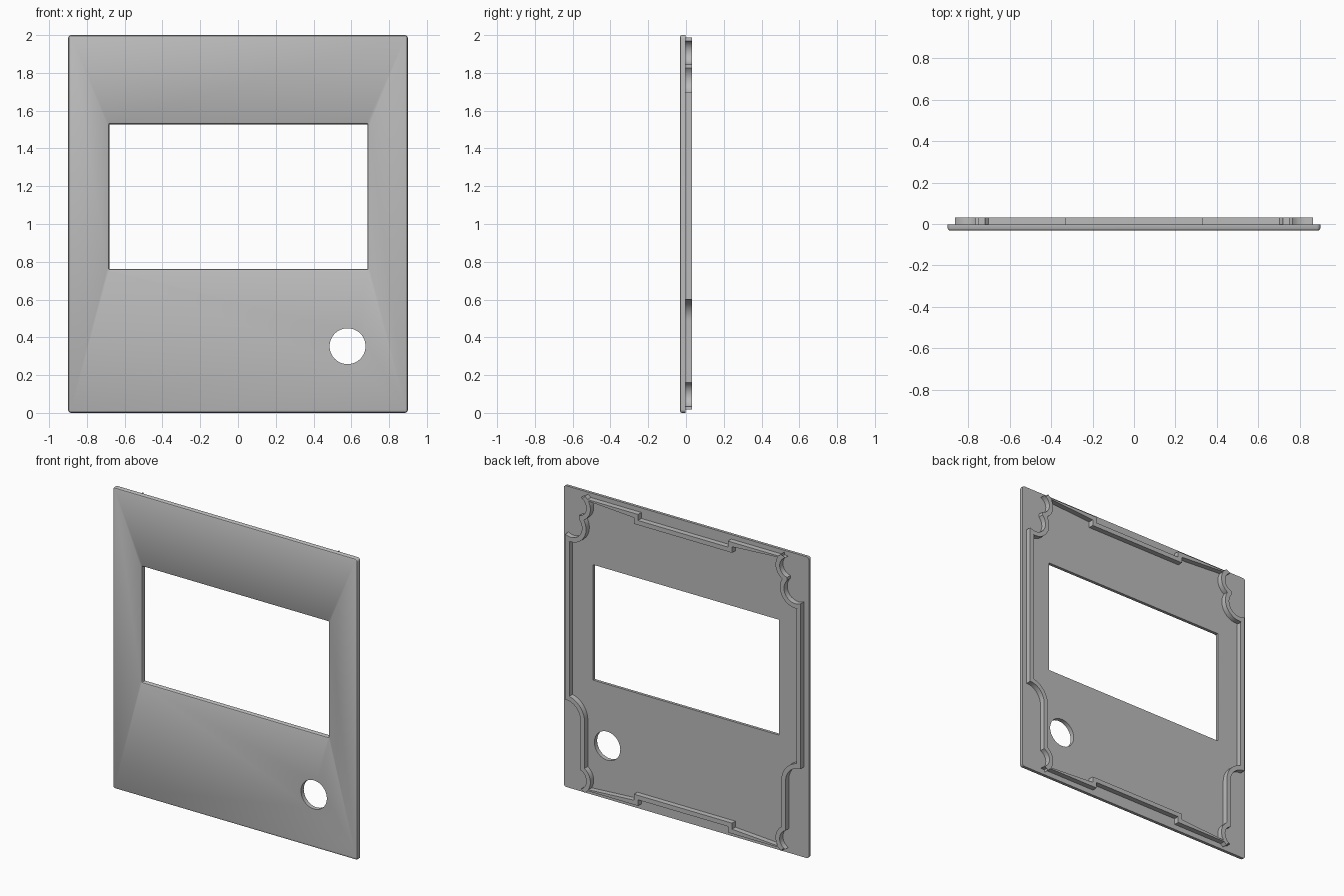
import bpy
import bmesh
import math
from mathutils import Vector

cube = bpy.data.objects.get("Cube")
if cube:
    bpy.data.objects.remove(cube)

FRONT, PLATE_BACK, RIB_BACK = -0.032, -0.003, 0.032
RIB_WIDTH = 0.03

grey = bpy.data.materials.new("plain_grey")
grey.use_nodes = True
grey.diffuse_color = (0.5, 0.5, 0.5, 1)
grey.node_tree.nodes["Principled BSDF"].inputs["Base Color"].default_value = (0.5, 0.5, 0.5, 1)


def make_object(name, bm):
    bmesh.ops.recalc_face_normals(bm, faces=bm.faces)
    mesh = bpy.data.meshes.new(name)
    bm.to_mesh(mesh)
    bm.free()
    mesh.materials.append(grey)
    obj = bpy.data.objects.new(name, mesh)
    bpy.context.collection.objects.link(obj)
    return obj


def arc(cx, cz, r, start, end, steps=10):
    """Points on an arc in the x-z plane, angles in degrees."""
    angles = [math.radians(start + (end - start) * i / steps) for i in range(steps + 1)]
    return [Vector((cx + r * math.cos(a), cz + r * math.sin(a))) for a in angles]


def arc_through(a, m, b, steps=12):
    """Arc from a to b by way of m."""
    a, m, b = Vector(a), Vector(m), Vector(b)
    u, v = m - a, b - a
    d = 2 * u.cross(v)
    c = a + Vector((v.y * u.length_squared - u.y * v.length_squared,
                    u.x * v.length_squared - v.x * u.length_squared)) / d
    s, mid, e = [math.degrees(math.atan2(p.y - c.y, p.x - c.x)) for p in (a, m, b)]
    sweep = (e - s) % 360
    if (mid - s) % 360 > sweep:
        sweep -= 360
    return arc(c.x, c.y, (a - c).length, s, s + sweep, steps)


def rounded_rect(cx, cz, hx, hz, r):
    points = []
    for i, (sx, sz) in enumerate([(1, 1), (-1, 1), (-1, -1), (1, -1)]):
        points += arc(cx + sx * (hx - r), cz + sz * (hz - r), r, 90 * i, 90 * i + 90, 5)
    return points


def loft(name, sections):
    """Solid through matching outlines, each given as (y, points)."""
    bm = bmesh.new()
    rings = [[bm.verts.new((p.x, y, p.y)) for p in pts] for y, pts in sections]
    for a, b in zip(rings, rings[1:]):
        for i in range(len(a)):
            j = (i + 1) % len(a)
            bm.faces.new((a[i], a[j], b[j], b[i]))
    bm.faces.new(rings[0])
    bm.faces.new(rings[-1])
    return make_object(name, bm)


def cut(target, cutter):
    mod = target.modifiers.new("cut", "BOOLEAN")
    mod.operation = "DIFFERENCE"
    mod.solver = "EXACT"
    mod.object = cutter
    bpy.context.view_layer.objects.active = target
    bpy.ops.object.modifier_apply(modifier=mod.name)
    bpy.data.objects.remove(cutter)


# Front plate with softened front rim
ROUNDING = [(0, 0.010), (0.003, 0.004), (0.010, 0)]
plate = loft("front_plate", [
    (FRONT + depth, rounded_rect(0, 1, 0.9 - inset, 1 - inset, 0.018 - inset))
    for depth, inset in ROUNDING] + [(PLATE_BACK, rounded_rect(0, 1, 0.9, 1, 0.018))])

# Window opening, flared at the front
window = [(FRONT - 0.01, 0.010)] + [(FRONT + d, i) for d, i in ROUNDING] + [(0.05, 0)]
cut(plate, loft("window_cutter", [
    (y, rounded_rect(0.002, 1.145, 0.683 + f, 0.383 + f, 0.003 + f)) for y, f in window]))

# Round button hole
hole = arc(0.58, 0.353, 0.095, 0, 360, 48)[:-1]
cut(plate, loft("hole_cutter", [(-0.1, hole), (0.1, hole)]))

# Outer outline of the locating rib on one half, from top centre to bottom centre
half = [Vector(p) for p in [(0.33, 1.93), (0.33, 1.97)]]
half += arc_through((0.75, 1.97), (0.71, 1.908), (0.765, 1.845))
half += arc_through((0.765, 1.825), (0.742, 1.775), (0.865, 1.697))
half += arc(0.865, 0.488, 0.112, 90, 180)
half += arc_through((0.753, 0.16), (0.71, 0.1), (0.75, 0.035))
half += [Vector(p) for p in [(0.33, 0.035), (0.33, 0.075)]]
outer = half + [Vector((-p.x, p.y)) for p in reversed(half)]


def inset_outline(points, width):
    """Clockwise outline moved inward with mitred corners."""
    result = []
    for i, p in enumerate(points):
        d0 = (p - points[i - 1]).normalized()
        d1 = (points[(i + 1) % len(points)] - p).normalized()
        n0, n1 = Vector((d0.y, -d0.x)), Vector((d1.y, -d1.x))
        result.append(p + (n0 + n1) * width / max(1 + n0.dot(n1), 0.5))
    return result


# Locating rib behind the plate
inner = inset_outline(outer, RIB_WIDTH)
bm = bmesh.new()
rings = [[bm.verts.new((p.x, y, p.y)) for p in pts] for pts, y in
         [(outer, PLATE_BACK), (outer, RIB_BACK), (inner, RIB_BACK), (inner, PLATE_BACK)]]
for k in range(4):
    a, b = rings[k], rings[(k + 1) % 4]
    for i in range(len(a)):
        j = (i + 1) % len(a)
        bm.faces.new((a[i], a[j], b[j], b[i]))
rib = make_object("locating_rib", bm)

for obj in (plate, rib):
    bpy.ops.object.select_all(action="DESELECT")
    obj.select_set(True)
    bpy.context.view_layer.objects.active = obj
    bpy.ops.object.shade_smooth_by_angle(angle=math.radians(30))
